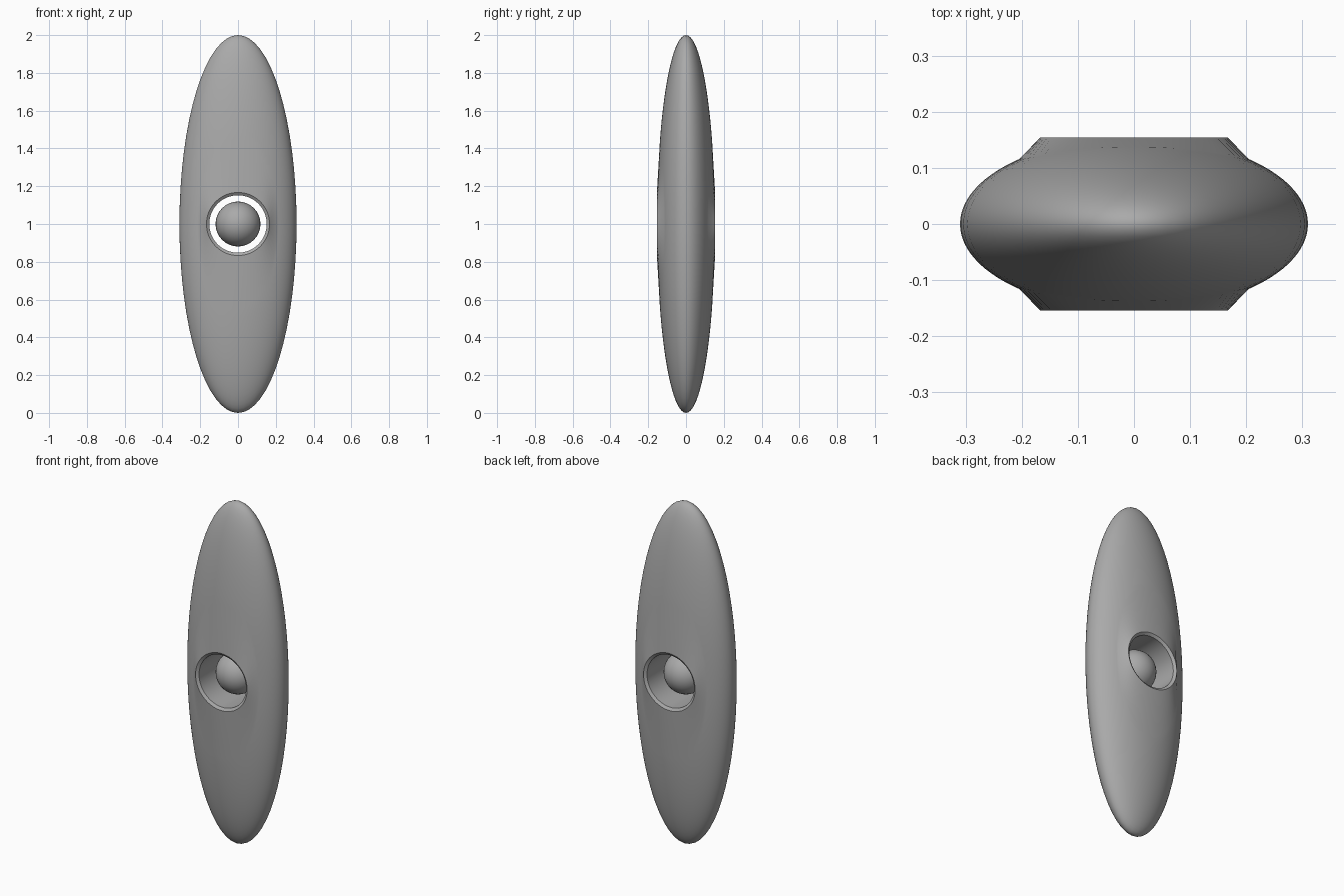
import bpy, bmesh, math

if "Cube" in bpy.data.objects:
    bpy.data.objects.remove(bpy.data.objects["Cube"])

RX, RY, RZ = 0.31, 0.154, 1.0      # body half sizes
RIM, BORE = 0.167, 0.152           # hole rim and tunnel radii
SEG = 64

grey = bpy.data.materials.new("plain_grey")
grey.diffuse_color = (0.4, 0.4, 0.4, 1)
grey.use_nodes = True
grey.node_tree.nodes["Principled BSDF"].inputs["Base Color"].default_value = grey.diffuse_color


def finish(bm, name, angle):
    bmesh.ops.recalc_face_normals(bm, faces=bm.faces)
    mesh = bpy.data.meshes.new(name)
    bm.to_mesh(mesh)
    bm.free()
    mesh.materials.append(grey)
    ob = bpy.data.objects.new(name, mesh)
    bpy.context.collection.objects.link(ob)
    bpy.context.view_layer.objects.active = ob
    ob.select_set(True)
    bpy.ops.object.shade_smooth_by_angle(angle=math.radians(angle))
    ob.select_set(False)


# Half of the shell as (x radius, z radius, y) rings, from tunnel to outer edge
half = [(BORE, BORE, 0.143), (RIM, RIM, RY)]
start_x, start_z = 0.205, 0.45     # where the raised collar meets the ellipsoid
for i in range(17):
    a = i / 16
    s = math.sin(a * math.pi / 2)
    fx = start_x / RX + (1 - start_x / RX) * s
    fz = start_z + (1 - start_z) * s
    half.append((RX * fx, RZ * fz, None))

# Mirror the ring list so the body closes front to back through the tunnel
rings = [(r, -1) for r in half] + [(r, 1) for r in reversed(half[:-1])]

bm = bmesh.new()
loops = []
for (rx, rz, y), side in rings:
    loop = []
    for k in range(SEG):
        t = 2 * math.pi * k / SEG
        x, z = rx * math.cos(t), rz * math.sin(t)
        d = y if y is not None else RY * math.sqrt(max(0, 1 - (x / RX) ** 2 - (z / RZ) ** 2))
        loop.append(bm.verts.new((x, side * d, z + 1)))
    loops.append(loop)
for a, b in zip(loops, loops[1:] + loops[:1]):
    for k in range(SEG):
        n = (k + 1) % SEG
        bm.faces.new((a[k], a[n], b[n], b[k]))
finish(bm, "pierced_body", 30)

# Ball floating in the middle of the hole
bm = bmesh.new()
bmesh.ops.create_uvsphere(bm, u_segments=32, v_segments=16, radius=0.119)
bmesh.ops.translate(bm, verts=bm.verts, vec=(0, 0, 1))
finish(bm, "centre_ball", 60)
